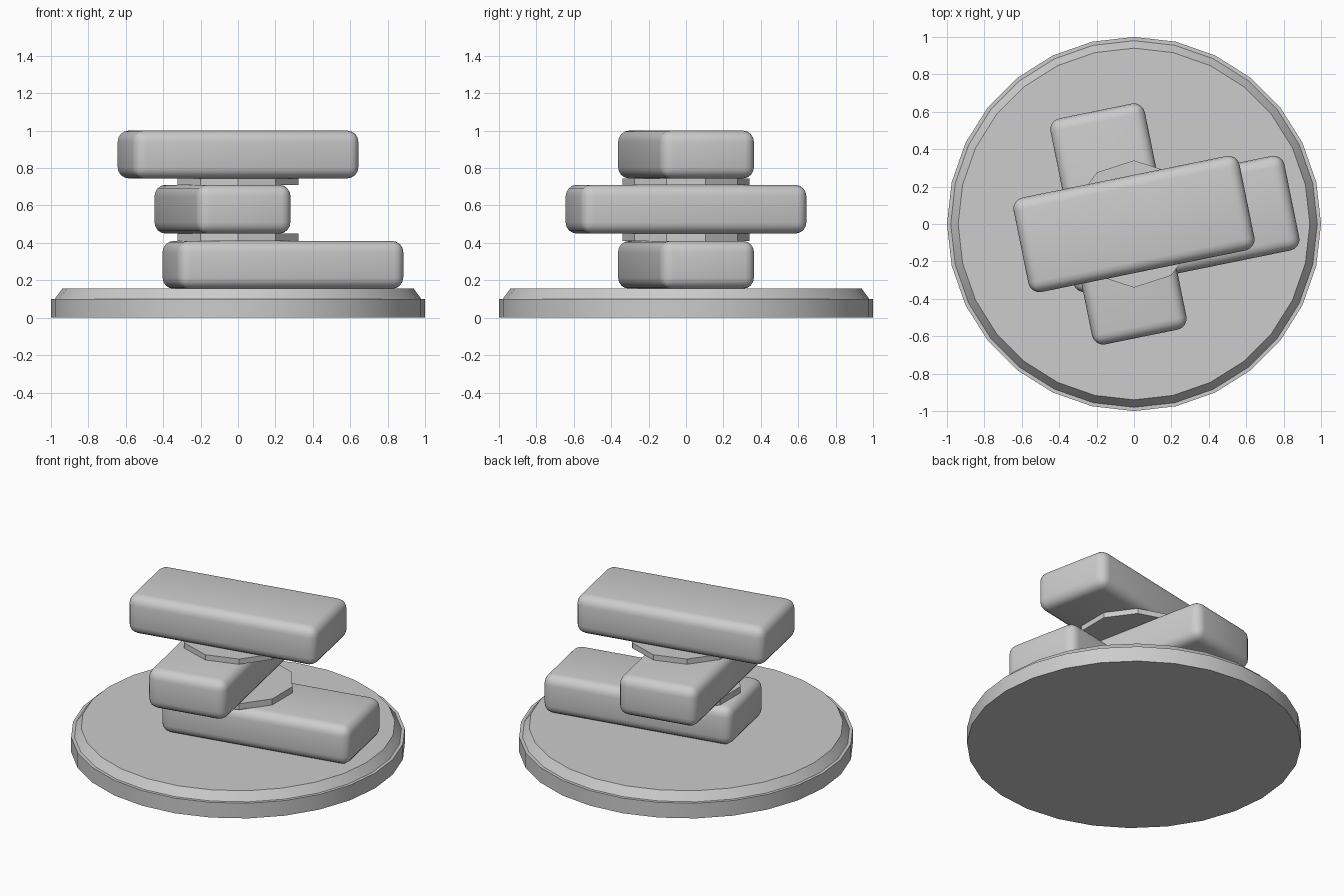
import bpy
import bmesh
import math

if "Cube" in bpy.data.objects:
    bpy.data.objects.remove(bpy.data.objects["Cube"])

grey = bpy.data.materials.new("light grey")
grey.diffuse_color = (0.604, 0.604, 0.604, 1)
grey.use_nodes = True
grey.node_tree.nodes["Principled BSDF"].inputs["Base Color"].default_value = grey.diffuse_color
TILT = math.radians(11.5)


def add_object(name, bm):
    bmesh.ops.recalc_face_normals(bm, faces=bm.faces)
    mesh = bpy.data.meshes.new(name)
    bm.to_mesh(mesh)
    bm.free()
    mesh.materials.append(grey)
    obj = bpy.data.objects.new(name, mesh)
    bpy.context.collection.objects.link(obj)
    return obj


def shade(obj, degrees):
    bpy.ops.object.select_all(action='DESELECT')
    obj.select_set(True)
    bpy.context.view_layer.objects.active = obj
    bpy.ops.object.shade_smooth_by_angle(angle=math.radians(degrees))


def lathe(name, profile, sides):
    """Closed solid of stacked rings, with a corner pointing along +y."""
    bm = bmesh.new()
    rings = []
    for r, z in profile:
        angles = [math.pi / 2 + 2 * math.pi * i / sides for i in range(sides)]
        rings.append([bm.verts.new((r * math.cos(a), r * math.sin(a), z))
                      for a in angles])
    for low, high in zip(rings, rings[1:]):
        for i in range(sides):
            j = (i + 1) % sides
            bm.faces.new((low[i], low[j], high[j], high[i]))
    bm.faces.new(rings[0])
    bm.faces.new(rings[-1])
    return add_object(name, bm)


def block(name, x, z_low, z_high, angle):
    """Rounded bar turned about the vertical axis."""
    bm = bmesh.new()
    bmesh.ops.create_cube(bm, size=1)
    bmesh.ops.scale(bm, vec=(1.233, 0.515, z_high - z_low), verts=bm.verts)
    bmesh.ops.bevel(bm, geom=bm.edges[:], offset=0.06, segments=4,
                    profile=0.5, affect='EDGES')
    obj = add_object(name, bm)
    obj.location = (x, 0, (z_low + z_high) / 2)
    obj.rotation_euler.z = angle
    shade(obj, 35)


# Round base with a small ledge and sloped rim
base = lathe("round_base", [(1, 0), (1, 0.1), (0.98, 0.1), (0.94, 0.155)], 28)
shade(base, 30)

# Three stacked bars, the middle one crossing the others
block("lower_block", 0.24, 0.155, 0.41, TILT)
block("middle_block", -0.083, 0.45, 0.71, TILT + math.pi / 2)
block("upper_block", 0, 0.745, 1.0, TILT)

# Ten-sided spacers between the bars
lathe("lower_spacer", [(0.34, 0.41), (0.34, 0.45)], 10)
lathe("upper_spacer", [(0.34, 0.71), (0.34, 0.745)], 10)
